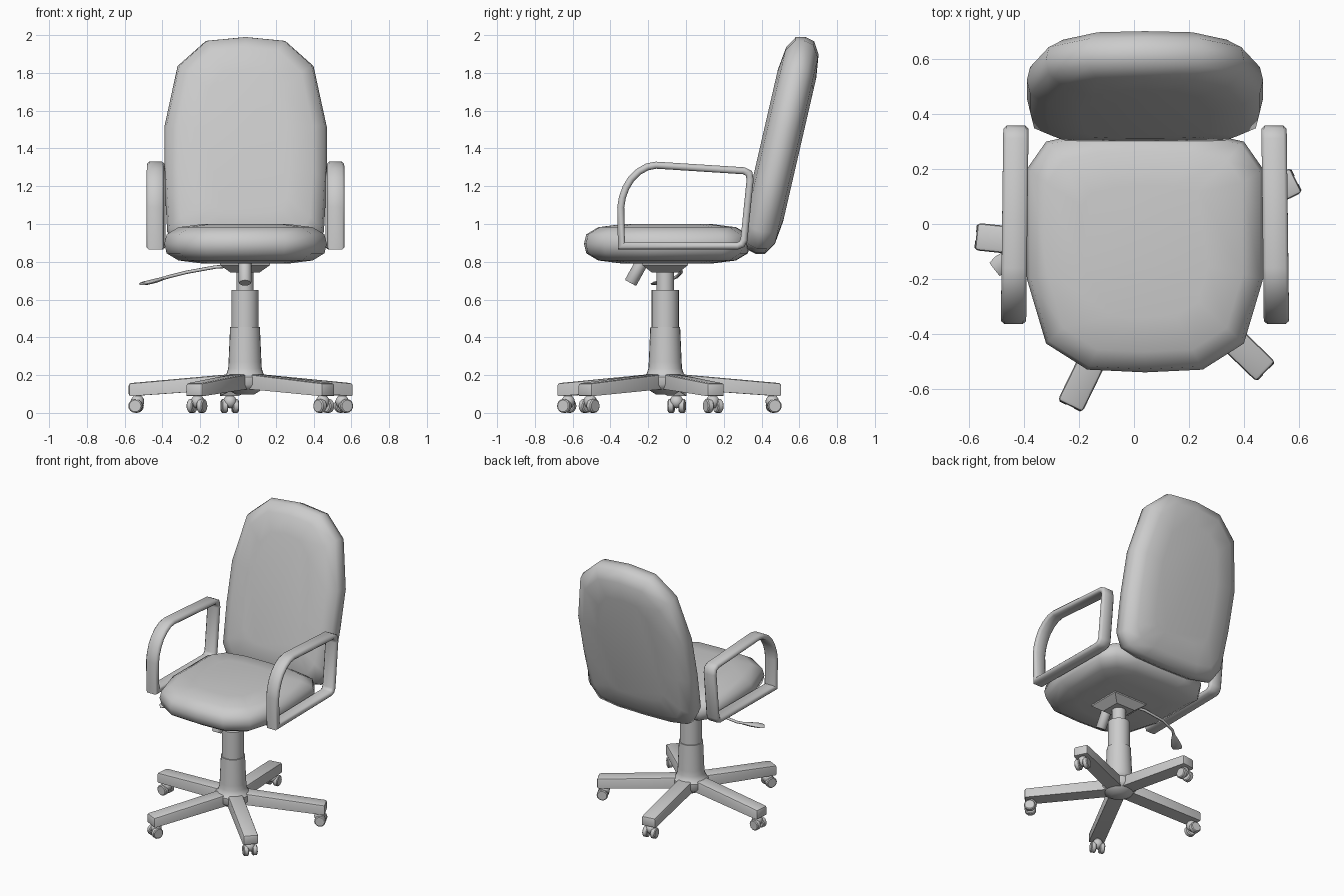
import bpy, bmesh, math
from mathutils import Vector, Matrix

if "Cube" in bpy.data.objects:
    bpy.data.objects.remove(bpy.data.objects["Cube"])

CX, CY = 0.037, -0.11          # axis of the column


def finish(name, bm, angle=40, matrix=None):
    """Turn a bmesh into a named, smooth-shaded object."""
    bmesh.ops.recalc_face_normals(bm, faces=bm.faces[:])
    if matrix:
        bm.transform(matrix)
    me = bpy.data.meshes.new(name)
    bm.to_mesh(me)
    bm.free()
    ob = bpy.data.objects.new(name, me)
    bpy.context.collection.objects.link(ob)
    bpy.ops.object.select_all(action='DESELECT')
    ob.select_set(True)
    bpy.context.view_layer.objects.active = ob
    bpy.ops.object.shade_smooth_by_angle(angle=math.radians(angle))
    return ob


def loft(rings, caps=True, closed=False):
    """Bridge equal-length rings of points."""
    bm = bmesh.new()
    vs = [[bm.verts.new(p) for p in r] for r in rings]
    n = len(vs[0])
    for i in range(len(vs) if closed else len(vs) - 1):
        a, b = vs[i], vs[(i + 1) % len(vs)]
        for j in range(n):
            bm.faces.new((a[j], a[(j + 1) % n], b[(j + 1) % n], b[j]))
    if caps and not closed:
        bm.faces.new(vs[0])
        bm.faces.new(vs[-1])
    return bm


def lathe(name, profile, n=24, matrix=None, angle=40):
    rings = [[(r * math.cos(t), r * math.sin(t), z)
              for t in (2 * math.pi * i / n for i in range(n))] for r, z in profile]
    return finish(name, loft(rings), angle, matrix)


def cushion(name, half, matrix):
    """Padded slab: mirrored outline, stacked in inset layers."""
    outline = half + [(-x, v) for x, v in reversed(half) if x > 0]
    vs = [v for _, v in half]
    mid, hv = (max(vs) + min(vs)) / 2, (max(vs) - min(vs)) / 2
    hx = max(x for x, _ in half)
    layers = [(.20, -.104), (.075, -.088), (.012, -.05), (0, 0),
              (.012, .05), (.075, .088), (.20, .104)]
    rings = [[(x * (hx - i) / hx, mid + (v - mid) * (hv - i) / hv, w)
              for x, v in outline] for i, w in layers]
    return finish(name, loft(rings), 75, matrix)


# Seat and tilted backrest
cushion("seat", [(0, -.54), (.21, -.53), (.36, -.435), (.43, -.2), (.43, .2),
                 (.36, .3), (.2, .335), (0, .34)], Matrix.Translation((.04, 0, .895)))
tilt = Matrix.Translation((.04, .368, .842)) @ Matrix.Rotation(math.radians(77), 4, 'X')
cushion("backrest", [(0, 0), (.22, .005), (.36, .03), (.415, .12), (.43, .4), (.43, .69),
                     (.36, 1.02), (.21, 1.157), (0, 1.178)], tilt)

# Looped armrests: flat strap swept round a closed side profile
loop = [(-.36, .865), (.275, .865), (.308, .878), (.325, .91), (.358, 1.235), (.35, 1.28),
        (.312, 1.3), (-.16, 1.33), (-.212, 1.32), (-.26, 1.293), (-.305, 1.25),
        (-.335, 1.2), (-.355, 1.145), (-.364, 1.09)]
section = [(0, -.034), (0, .034), (.011, .046), (.026, .046), (.037, .034),
           (.037, -.034), (.026, -.046), (.011, -.046)]
for side, label in ((-1, "left"), (1, "right")):
    rings = []
    for i, p in enumerate(loop):
        p, a, b = Vector(p), Vector(loop[i - 1]), Vector(loop[(i + 1) % len(loop)])
        d1, d2 = (p - a).normalized(), (b - p).normalized()
        n1, n2 = Vector((-d1.y, d1.x)), Vector((-d2.y, d2.x))
        m = (n1 + n2) / (1 + n1.dot(n2))
        rings.append([(.04 + side * (.474 - .012 * p.x) + x, p.x + m.x * t, p.y + m.y * t)
                      for t, x in section])
    finish(label + "_armrest", loft(rings, closed=True), 50)

# Stepped column with flared hub
at_axis = Matrix.Translation((CX, CY, 0))
lathe("hub_and_sleeve", [(.05, .098), (.10, .13), (.115, .15), (.115, .19), (.098, .208),
                         (.089, .235), (.087, .27), (.079, .455)], matrix=at_axis)
lathe("middle_column", [(.072, .44), (.072, .65)], matrix=at_axis)
lathe("gas_piston", [(.046, .64), (.046, .77)], matrix=at_axis)


# Tilt mechanism under the seat
def rect(hx, hy, z):
    return [(CX - hx, CY - hy, z), (CX + hx, CY - hy, z),
            (CX + hx, CY + hy, z), (CX - hx, CY + hy, z)]


finish("tilt_mechanism", loft([rect(.075, .07, .742), rect(.132, .12, .782),
                               rect(.132, .12, .80)]), 20)

# Tension knob, slanting forward
top, low = Vector((CX, -.235, .795)), Vector((CX, -.294, .688))
aim = (top - low).to_track_quat('Z', 'Y').to_matrix().to_4x4()
length = (top - low).length
lathe("tension_knob", [(.03, 0), (.034, .005), (.034, length)], 16,
      Matrix.Translation(low) @ aim)


# Height lever: thin rod with a flattened paddle
def sweep(name, path):
    rings = []
    for i, (x, y, z, w, h) in enumerate(path):
        a, b = path[max(i - 1, 0)], path[min(i + 1, len(path) - 1)]
        d = Vector((b[0] - a[0], b[1] - a[1], b[2] - a[2])).normalized()
        s = d.cross(Vector((0, 0, 1))).normalized()
        u = s.cross(d)
        rings.append([Vector((x, y, z)) + s * w * math.cos(t) + u * h * math.sin(t)
                      for t in (math.pi * k / 4 for k in range(8))])
    finish(name, loft(rings), 50)


sweep("height_lever", [(-.03, -.06, .778, .009, .009), (-.12, -.035, .772, .009, .009),
                       (-.27, -.025, .745, .009, .009), (-.37, -.05, .72, .009, .009),
                       (-.42, -.09, .705, .01, .009)])
sweep("lever_paddle", [(-.40, -.075, .71, .01, .009), (-.435, -.105, .70, .024, .012),
                       (-.485, -.148, .688, .036, .011), (-.507, -.165, .683, .03, .007)])

# Five legs with twin-wheel casters
for k, deg in enumerate((26, 98, 174, 244, 316), 1):
    m = at_axis @ Matrix.Rotation(math.radians(deg), 4, 'Z')
    rings = [[(r, -.05, lo), (r, .05, lo), (r, .05, hi), (r, -.05, hi)]
             for r, lo, hi in ((.04, .128, .208), (.615, .088, .157))]
    bm = loft(rings)
    soft = [e for e in bm.edges if max(v.co.z for v in e.verts) > .15
            or all(v.co.x > .6 for v in e.verts)]
    bmesh.ops.bevel(bm, geom=soft, offset=.013, segments=2, profile=.5, affect='EDGES')
    finish(f"base_leg_{k}", bm, 40, m)

    bm = bmesh.new()
    bmesh.ops.create_uvsphere(bm, u_segments=14, v_segments=8, radius=.036,
                              matrix=Matrix.Translation((.572, 0, .06)))
    finish(f"caster_body_{k}", bm, 60, m)
    lathe(f"caster_stem_{k}", [(.02, .05), (.02, .1)], 12, m @ Matrix.Translation((.572, 0, 0)))
    for s in (-1, 1):
        wheel = (m @ Matrix.Translation((.58, s * .029, .037))
                 @ Matrix.Rotation(math.radians(90), 4, 'X'))
        lathe(f"caster_wheel_{k}_{'a' if s < 0 else 'b'}",
              [(.031, -.017), (.037, -.012), (.037, .012), (.031, .017)], 16, wheel)
